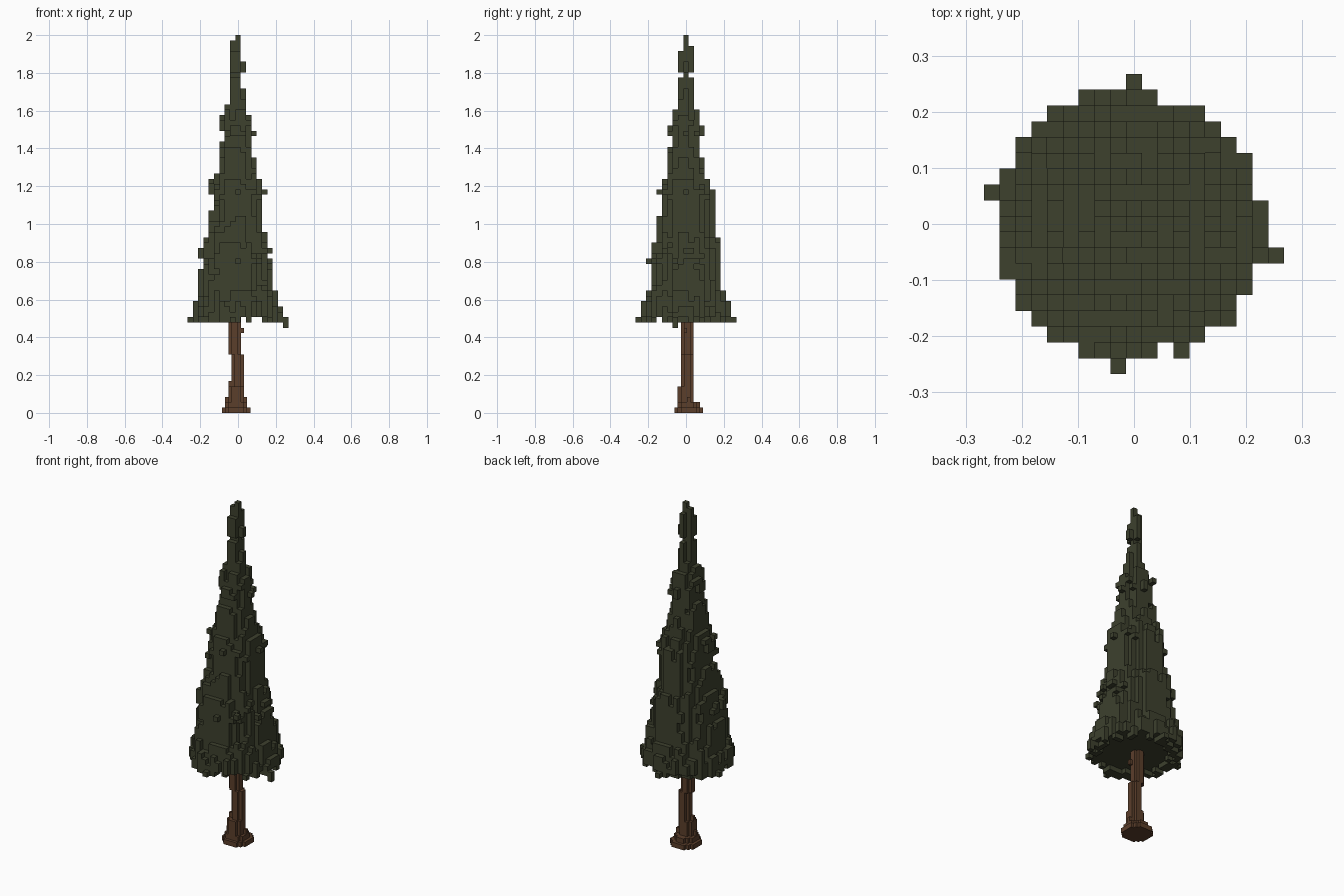
import bpy, bmesh, random

if "Cube" in bpy.data.objects:
    bpy.data.objects.remove(bpy.data.objects["Cube"])

random.seed(7)
V = 2 / 71                      # foliage voxel size: 71 tall, 19 wide
T = .0167                       # narrower voxel width used by the trunk


def material(name, rgb):
    m = bpy.data.materials.new(name)
    m.diffuse_color = (*rgb, 1)
    m.use_nodes = True
    m.node_tree.nodes["Principled BSDF"].inputs["Base Color"].default_value = m.diffuse_color
    return m


def voxel_object(name, cells, mat, size, origin):
    """Make one object from the exposed faces of a set of voxels."""
    bm = bmesh.new()
    verts = {}

    def vert(p):
        if p not in verts:
            verts[p] = bm.verts.new([origin[i] + p[i] * size[i] for i in range(3)])
        return verts[p]

    for c in sorted(cells):
        for axis in range(3):
            u, w = (axis + 1) % 3, (axis + 2) % 3
            for side in (0, 1):
                n = list(c)
                n[axis] += 1 if side else -1
                if tuple(n) in cells:
                    continue
                quad = []
                for a, b in ((0, 0), (1, 0), (1, 1), (0, 1)):
                    p = list(c)
                    p[axis] += side
                    p[u] += a
                    p[w] += b
                    quad.append(vert(tuple(p)))
                bm.faces.new(quad if side else quad[::-1])
    me = bpy.data.meshes.new(name)
    bm.to_mesh(me)
    bm.free()
    me.materials.append(mat)
    ob = bpy.data.objects.new(name, me)
    bpy.context.collection.objects.link(ob)
    return ob


# Foliage reach in voxels up to each height, for the four directions
LEFT = [(.59, 8), (.77, 7), (.82, 6), (.88, 7), (.94, 6), (1.08, 5), (1.15, 4), (1.23, 5),
        (1.28, 4), (1.45, 3), (1.48, 2), (1.57, 3), (1.63, 2), (1.97, 1), (2, 0)]
RIGHT = [(.56, 8), (.65, 7), (.82, 6), (.84, 5), (.88, 6), (.97, 5), (1.15, 4), (1.18, 5),
         (1.23, 4), (1.34, 3), (1.46, 2), (1.49, 3), (1.57, 2), (1.71, 1), (1.8, 0),
         (1.86, 1), (2, 0)]
FRONT = [(.59, 8), (.65, 7), (.8, 6), (.83, 7), (.91, 6), (1.05, 5), (1.15, 4), (1.18, 5),
         (1.25, 4), (1.4, 3), (1.46, 2), (1.51, 3), (1.6, 2), (1.77, 1), (1.8, 0),
         (1.91, 1), (2, 0)]
BACK = [(.6, 8), (.65, 7), (.94, 6), (1.17, 5), (1.23, 4), (1.34, 3), (1.46, 2), (1.51, 3),
        (1.6, 2), (1.77, 1), (1.8, 0), (1.94, 1), (2, 0)]


def reach(profile, k):
    z = (max(k, 17) + .5) * V
    return next((r for top, r in profile if z < top), 0)


# Foliage: ragged tapering cone, each column rough and shifted up or down,
# a little fuller towards the left and front
foliage = set()
for x in range(-8, 9):
    for y in range(-8, 9):
        extra = (.85 if x < 0 else .45) - (.1 if y > 0 else 0) + random.uniform(-.25, .25)
        shift = random.randint(-2, 2) if x and y else 0
        sx, sy = (LEFT if x < 0 else RIGHT), (FRONT if y < 0 else BACK)
        for k in range(17, 71):
            if abs(x) > reach(sx, k) or abs(y) > reach(sy, k):
                continue
            s = shift if k < 60 else 0
            rx, ry = reach(sx, k + s), reach(sy, k + s)
            e = extra * min(1, .5 + rx / 8)
            if (x / (rx + e)) ** 2 + (y / (ry + e)) ** 2 > 1:
                continue
            # lowest layer is only a broken drooping rim
            if k == 17 and (x * x + y * y < 42 or x in (1, 3, 4) or random.random() < .4):
                continue
            foliage.add((x, y, k))

# Single twigs sticking out and hanging from the rim
foliage |= {(0, 9, 17), (-1, -9, 17), (-9, 2, 17), (9, -2, 17), (9, -2, 16),
            (0, 8, 17), (-1, -8, 17), (-8, 2, 17), (8, -2, 17)}

# Trunk: slim rounded column that shifts slightly, with a flared root
trunk = set()
for k in range(18):
    if k == 0:
        cx, cy, r = 4, 4, 4.5
    elif k == 1:
        cx, cy, r = 4, 3.8, 3.5
    elif k < 5:
        cx, cy, r = 4, 3.2, 2.5
    elif k < 11:
        cx, cy, r = 4.5, 3.5, 1.9
    else:
        cx, cy, r = 3.5, 3.5, 1.9
    for x in range(9):
        for y in range(9):
            if (x - cx) ** 2 + (y - cy) ** 2 <= r * r:
                trunk.add((x, y, k))
trunk |= {(1, 3, 2), (7, 4, 2), (2, 3, 5), (1, 3, 4)} - {(1, 3, 4)}   # root bumps
trunk.add((6, 3, 15))           # small knot

green = material("dark pine green", (.047, .052, .027))
brown = material("bark brown", (.105, .049, .024))
voxel_object("foliage", foliage, green, (V, V, V), (-V / 2, -V / 2, 0))
voxel_object("trunk", trunk, brown, (T, T, V), (-.0847, -.0608, 0))
